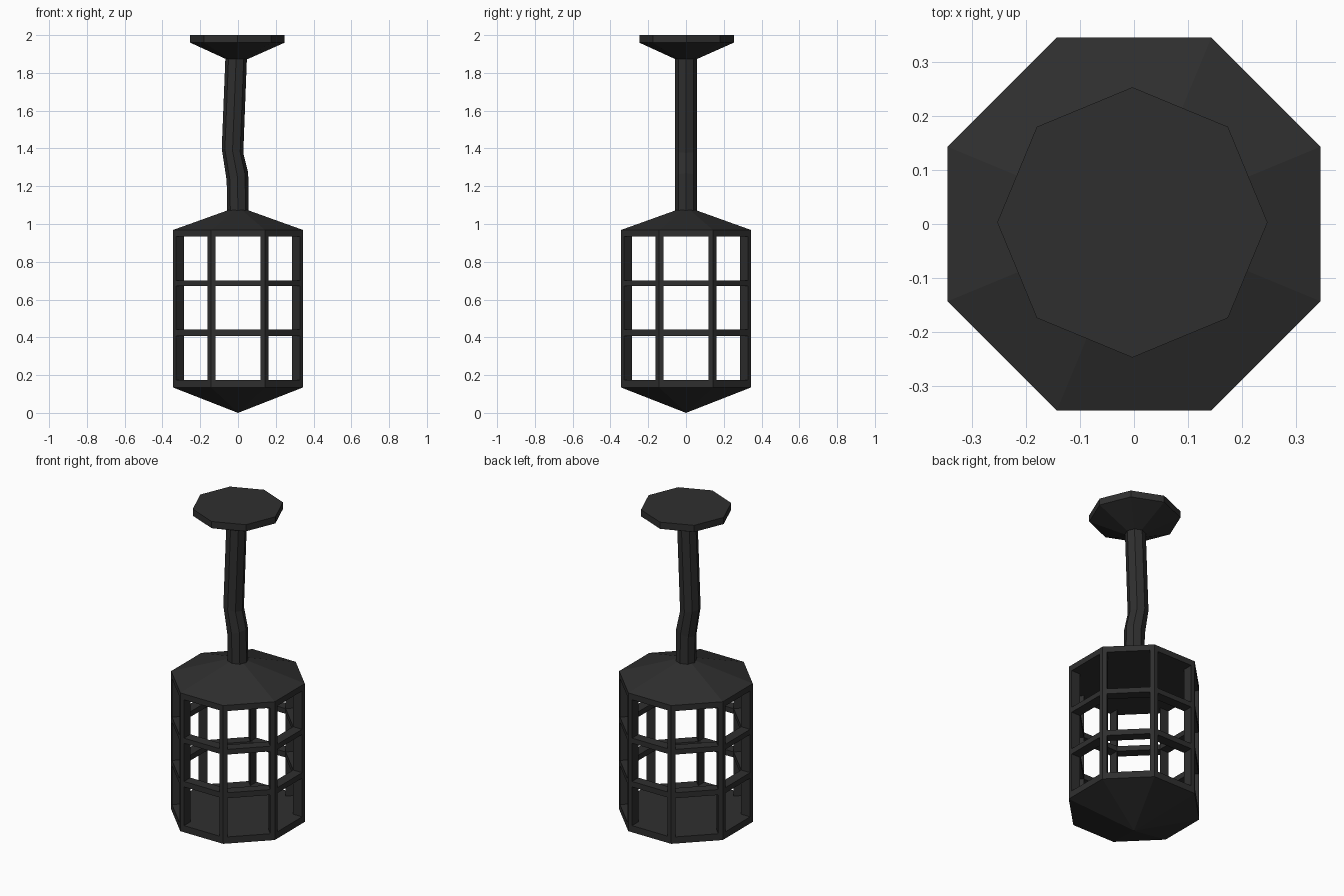
import bpy, bmesh, math
from mathutils import Matrix

if "Cube" in bpy.data.objects:
    bpy.data.objects.remove(bpy.data.objects["Cube"])

iron = bpy.data.materials.new("dark_iron")
iron.diffuse_color = (0.028, 0.028, 0.028, 1)
iron.use_nodes = True
iron.node_tree.nodes["Principled BSDF"].inputs["Base Color"].default_value = iron.diffuse_color

A = 0.345                       # cage distance from centre to flat
C8 = math.cos(math.pi / 8)
R = A / C8                      # cage corner radius
DEPTH, FRAME = 0.06, 0.025      # frame depth and width
HALF = math.pi / 8


def finish(name, bm):
    bmesh.ops.recalc_face_normals(bm, faces=bm.faces)
    me = bpy.data.meshes.new(name)
    bm.to_mesh(me)
    bm.free()
    me.materials.append(iron)
    ob = bpy.data.objects.new(name, me)
    bpy.context.collection.objects.link(ob)
    return ob


def octagon(r, z, turn=0.0, cx=0.0, cy=0.0):
    return [(cx + r * math.cos(turn + i * math.pi / 4),
             cy + r * math.sin(turn + i * math.pi / 4), z) for i in range(8)]


def loft(name, rings, closed=False):
    """Skin a list of rings; closed joins last to first, otherwise cap the ends."""
    bm = bmesh.new()
    vs = [[bm.verts.new(p) for p in ring] for ring in rings]
    n = len(rings[0])
    pairs = list(zip(vs, vs[1:])) + ([(vs[-1], vs[0])] if closed else [])
    for a, b in pairs:
        for i in range(n):
            j = (i + 1) % n
            bm.faces.new((a[i], a[j], b[j], b[i]))
    if not closed:
        bm.faces.new(vs[0])
        bm.faces.new(vs[-1])
    return finish(name, bm)


# roof with the top rim and flat ceiling
loft("cage_roof", [octagon(R, 0.933, HALF), octagon(R, 0.968, HALF),
                   octagon(0.057, 1.073, HALF)])

# pointed base with the bottom rim and flat floor
bm = bmesh.new()
floor_ring = [bm.verts.new(p) for p in octagon(R, 0.175, HALF)]
rim = [bm.verts.new(p) for p in octagon(R, 0.135, HALF)]
tip = bm.verts.new((0, 0, 0))
bm.faces.new(floor_ring)
for i in range(8):
    j = (i + 1) % 8
    bm.faces.new((floor_ring[i], floor_ring[j], rim[j], rim[i]))
    bm.faces.new((rim[i], rim[j], tip))
finish("cage_base", bm)

# two horizontal rails around the cage
Ri = (A - DEPTH) / C8
for name, z0, z1 in (("lower_rail", 0.408, 0.441), ("upper_rail", 0.671, 0.702)):
    loft(name, [octagon(R, z0, HALF), octagon(R, z1, HALF),
                octagon(Ri, z1, HALF), octagon(Ri, z0, HALF)], closed=True)

# eight kite-section corner posts
t = math.pi * 3 / 8             # angle between radius and cage wall
for k in range(8):
    rot = Matrix.Rotation(HALF + k * math.pi / 4, 3, 'Z')
    dx, dy = FRAME * math.cos(t), FRAME * math.sin(t)
    kite = [(R, 0), (R - dx, dy), (Ri, 0), (R - dx, -dy)]
    loft("corner_post_%d" % (k + 1),
         [[tuple(rot @ Matrix.Translation((x, y, z)).translation) for x, y in kite]
          for z in (0.17, 0.94)])

# bent hanging rod: (centre x, z, tilt)
rings = []
for cx, z, tilt in ((0, 1.05, 0), (-0.003, 1.25, 0.35), (-0.029, 1.388, -0.2), (-0.009, 1.9, 0)):
    rings.append([(x, y, pz + (x - cx) * tilt) for x, y, pz in octagon(0.057, z, 0, cx)])
loft("hanging_rod", rings)

# ceiling mount
loft("ceiling_mount", [octagon(0.057, 1.873, 0, -0.006),
                       octagon(0.25, 1.96, 0, -0.003, 0.003),
                       octagon(0.25, 2.0, 0, -0.003, 0.003)])
